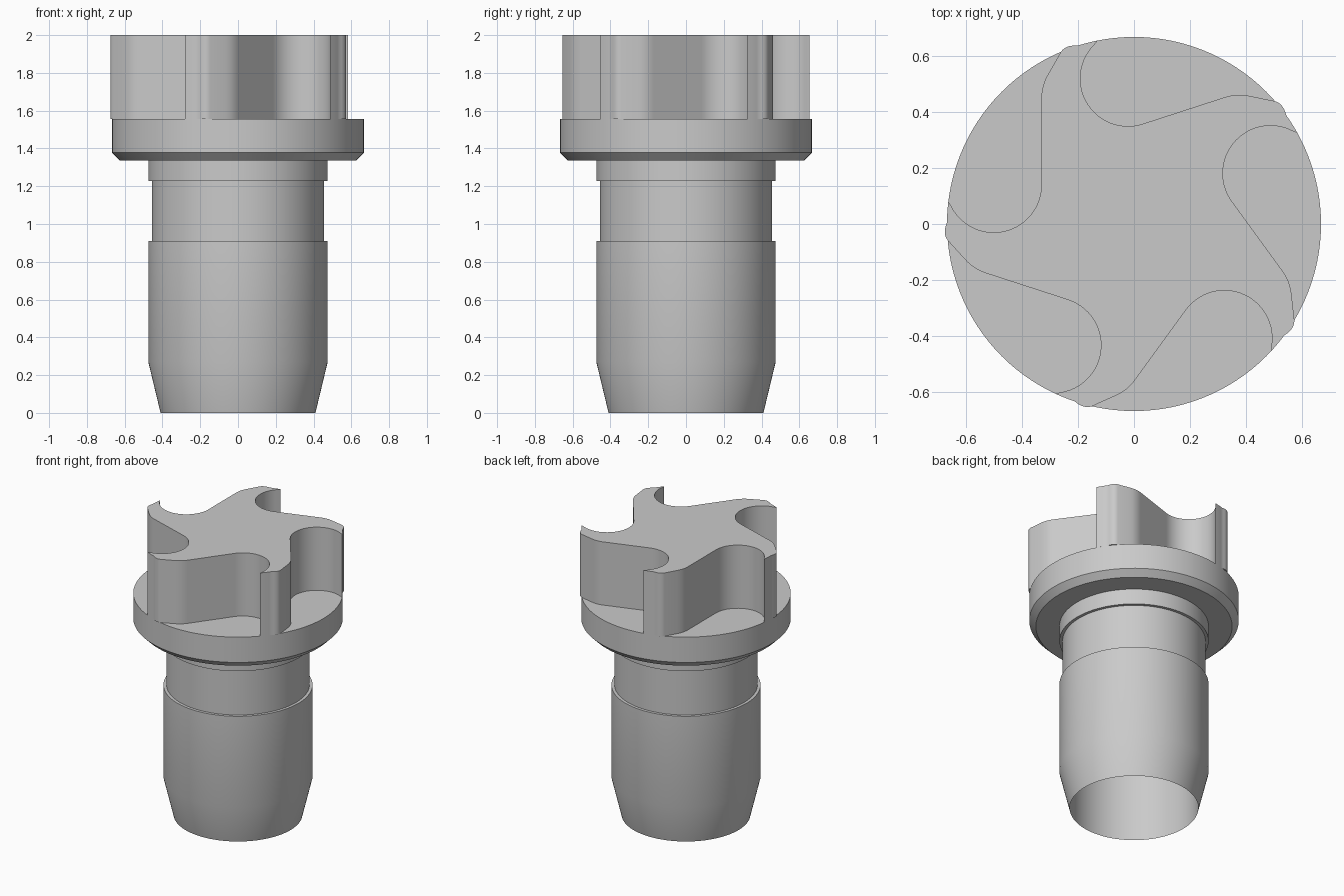
import bpy
import bmesh
from math import cos, sin, pi, radians, atan2
from mathutils import Vector, Matrix

cube = bpy.data.objects.get("Cube")
if cube:
    bpy.data.objects.remove(cube, do_unlink=True)

GREY = (0.59, 0.59, 0.59, 1)
grey = bpy.data.materials.new("plain grey")
grey.use_nodes = True
grey.diffuse_color = GREY
grey.node_tree.nodes["Principled BSDF"].inputs["Base Color"].default_value = GREY

RIM = 0.667          # flange and blade tip radius
FLANGE_TOP = 1.556
BLADES = 5


def finish(bm, name):
    bmesh.ops.recalc_face_normals(bm, faces=bm.faces)
    mesh = bpy.data.meshes.new(name)
    bm.to_mesh(mesh)
    bm.free()
    mesh.materials.append(grey)
    obj = bpy.data.objects.new(name, mesh)
    bpy.context.collection.objects.link(obj)
    bpy.ops.object.select_all(action="DESELECT")
    obj.select_set(True)
    bpy.context.view_layer.objects.active = obj
    bpy.ops.object.shade_smooth_by_angle(angle=radians(25))
    return obj


def lathe(name, profile, steps=120):
    bm = bmesh.new()
    verts = [bm.verts.new((r, 0, z)) for r, z in profile]
    edges = [bm.edges.new(pair) for pair in zip(verts, verts[1:])]
    bmesh.ops.spin(bm, geom=verts + edges, cent=(0, 0, 0), axis=(0, 0, 1),
                   angle=2 * pi, steps=steps)
    bmesh.ops.remove_doubles(bm, verts=bm.verts, dist=0.0001)
    return finish(bm, name)


def arc(cx, cy, r, start, end, n):
    angles = [radians(start + (end - start) * i / n) for i in range(n + 1)]
    return [Vector((cx + r * cos(a), cy + r * sin(a), 0)) for a in angles]


def round_corner(a, corner, b, n=6):
    a, corner, b = (Vector((*p, 0)) for p in (a, corner, b))
    ts = [i / n for i in range(n + 1)]
    return [a * (1 - t) ** 2 + corner * 2 * t * (1 - t) + b * t * t for t in ts]


# Hollow stem with a grooved neck and a chamfered flange
lathe("stem_and_flange", [
    (0, 1.336), (0.41, 1.336), (0.41, 0), (0.475, 0.27), (0.475, 0.91),
    (0.455, 0.91), (0.455, 1.227), (0.475, 1.227), (0.475, 1.336),
    (0.625, 1.336), (RIM, 1.378), (RIM, FLANGE_TOP), (0, FLANGE_TOP)])

# One pocket edge: round scoop, straight flank, bent blade back, tip on the rim
scoop = arc(-0.5, 0.14, 0.17, 201, 360, 28)
scoop[0] = scoop[0].normalized() * RIM
back = round_corner((-0.33, 0.45), (-0.33, 0.494), (-0.306, 0.535))
back += round_corner((-0.262, 0.612), (-0.245, 0.64), (-0.2, 0.636))
tip_start = atan2(back[-1].y, back[-1].x)
tip_end = atan2(scoop[0].y, scoop[0].x) - 2 * pi / BLADES
tip = [Vector((RIM * cos(a), RIM * sin(a), 0))
       for a in (tip_start + (tip_end - tip_start) * i / 5 for i in range(5))]
pocket = scoop + back[:-1] + tip

# Star rotor: the pocket edge repeated around the axis and raised
bm = bmesh.new()
outline = []
for k in range(BLADES):
    turn = Matrix.Rotation(-2 * pi * k / BLADES, 3, "Z")
    outline += [bm.verts.new(turn @ p + Vector((0, 0, FLANGE_TOP))) for p in pocket]
base = bm.faces.new(outline)
raised = bmesh.ops.extrude_face_region(bm, geom=[base], use_keep_orig=True)
top = [v for v in raised["geom"] if isinstance(v, bmesh.types.BMVert)]
bmesh.ops.translate(bm, verts=top, vec=(0, 0, 2 - FLANGE_TOP))
finish(bm, "star_rotor")
